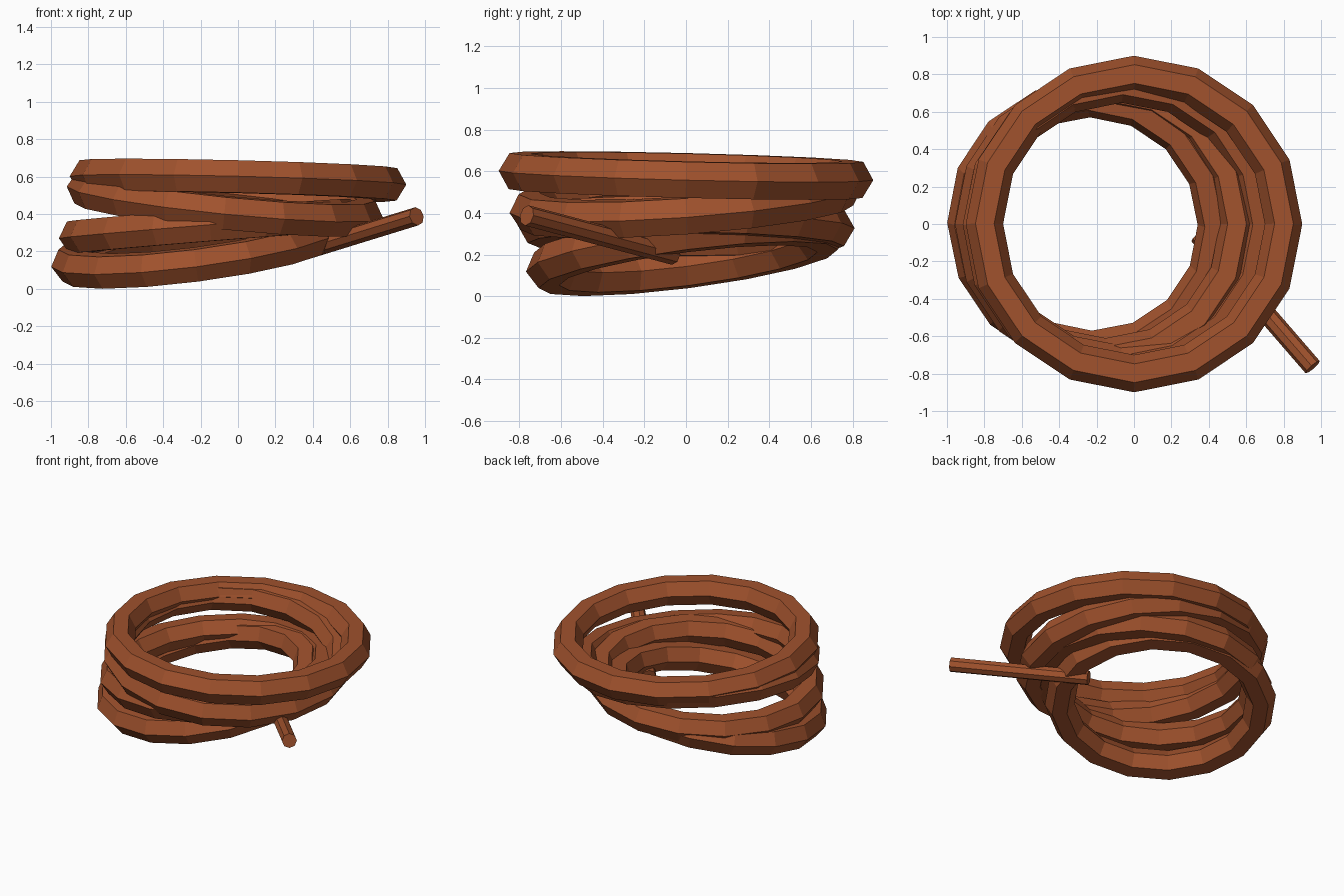
import bpy
from mathutils import Vector

if "Cube" in bpy.data.objects:
    bpy.data.objects.remove(bpy.data.objects["Cube"], do_unlink=True)

UP = Vector((0, 0, 1))
STRAND = 0.1  # rope half thickness

# Rope colour
rope = bpy.data.materials.new("rope_brown")
rope.use_nodes = True
colour = (0.352, 0.084, 0.026, 1)
rope.diffuse_color = colour
rope.node_tree.nodes["Principled BSDF"].inputs["Base Color"].default_value = colour


def finish(name):
    obj = bpy.context.object
    obj.name = name
    obj.data.materials.clear()
    obj.data.materials.append(rope)
    bpy.ops.object.shade_flat()


def coil(name, x, z, radius, slope_x, slope_y):
    """Six-sided rope loop, leaning by the given rise along x and y."""
    lean = UP.rotation_difference(Vector((-slope_x, -slope_y, 1)))
    bpy.ops.mesh.primitive_torus_add(
        major_segments=16, minor_segments=6, major_radius=radius,
        minor_radius=STRAND, location=(x, 0, z), rotation=lean.to_euler())
    finish(name)


def rope_end(name, start, tip, radius):
    start, tip = Vector(start), Vector(tip)
    axis = tip - start
    bpy.ops.mesh.primitive_cylinder_add(
        vertices=8, radius=radius, depth=axis.length, location=(start + tip) / 2,
        rotation=axis.to_track_quat('Z', 'Y').to_euler())
    finish(name)


# Stacked loops, each shifted and tilted against the one above
coil("top_coil", 0, 0.58, 0.8, -0.025, -0.025)
coil("upper_middle_coil", -0.07, 0.463, 0.75, -0.1, 0.075)
coil("lower_middle_coil", -0.15, 0.335, 0.71, 0.08, -0.01)
coil("bottom_coil", -0.23, 0.217, 0.675, 0.13, 0.13)

# Loose end sticking out at the front left
rope_end("loose_end", (0.345, -0.06, 0.2), (0.955, -0.765, 0.388), 0.05)
